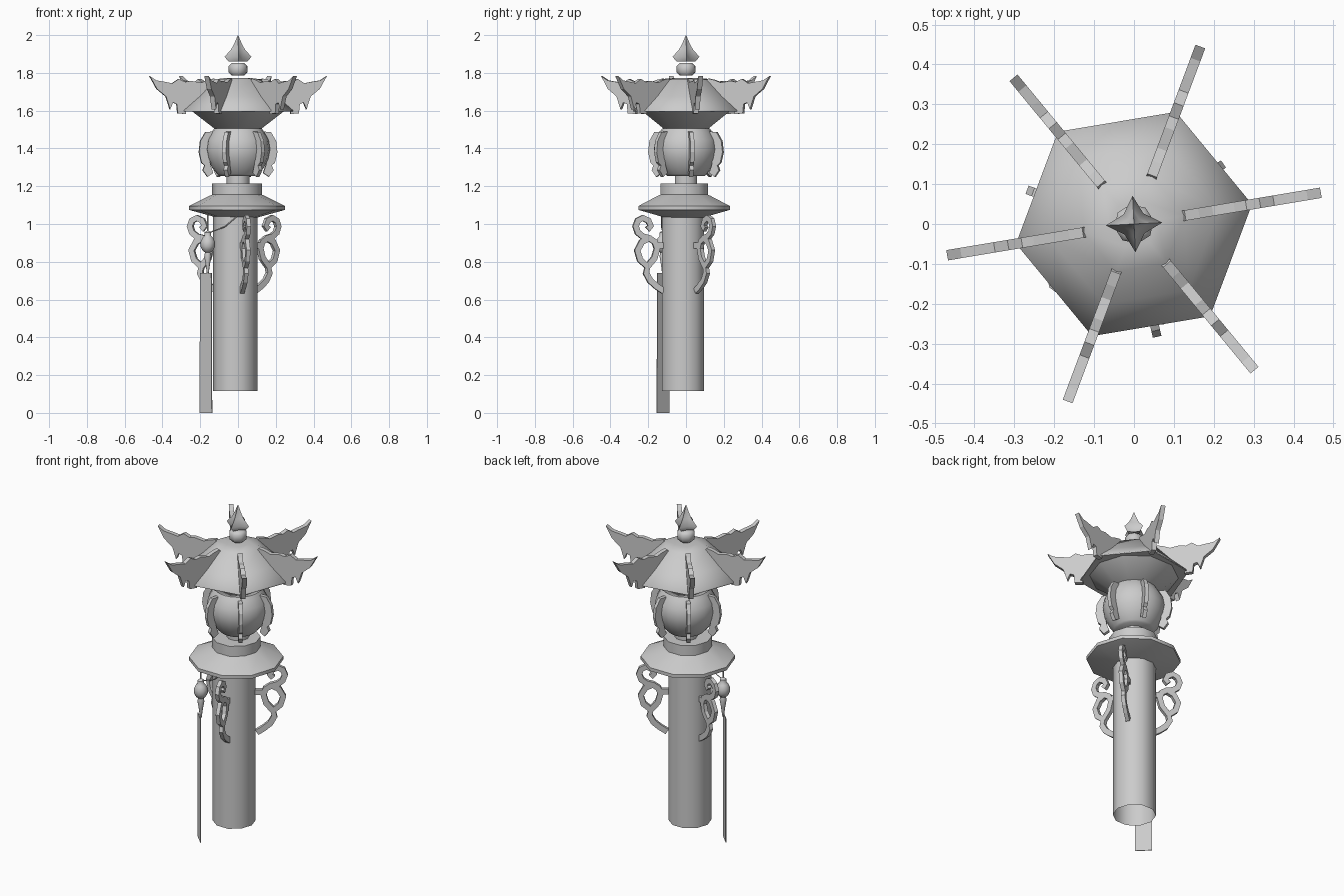
import bpy, bmesh, math
from mathutils import Matrix, Vector

cube = bpy.data.objects.get("Cube")
if cube:
    bpy.data.objects.remove(cube, do_unlink=True)

stone = bpy.data.materials.new("grey_stone")
stone.use_nodes = True
colour = (0.6, 0.6, 0.6, 1)
stone.diffuse_color = colour
stone.node_tree.nodes["Principled BSDF"].inputs["Base Color"].default_value = colour


def finish(bm, name, loc=(0, 0, 0), turn=0, smooth=True, closed=True):
    """Turn a bmesh into a named object, smooth apart from its sharp edges."""
    if closed:
        bmesh.ops.recalc_face_normals(bm, faces=bm.faces)
    for f in bm.faces:
        f.smooth = smooth
    for e in bm.edges:
        e.smooth = len(e.link_faces) == 2 and e.calc_face_angle(0) < math.radians(48)
    mesh = bpy.data.meshes.new(name)
    bm.to_mesh(mesh)
    bm.free()
    mesh.materials.append(stone)
    ob = bpy.data.objects.new(name, mesh)
    ob.matrix_world = Matrix.Translation(loc) @ Matrix.Rotation(math.radians(turn), 4, 'Z')
    bpy.context.collection.objects.link(ob)
    return ob


def lathe(name, profile, sides, loc=(0, 0, 0), turn=0, star=1, caps=True):
    """Revolve (radius, z) points; star pulls in every second side."""
    bm = bmesh.new()
    rings = []
    for r, z in profile:
        ring = []
        for i in range(sides):
            a = math.tau * i / sides
            k = r * (star if i % 2 else 1)
            ring.append(bm.verts.new((k * math.cos(a), k * math.sin(a), z)))
        rings.append(ring)
    for low, high in zip(rings, rings[1:]):
        for i in range(sides):
            j = (i + 1) % sides
            bm.faces.new((low[i], low[j], high[j], high[i]))
    if caps:
        bm.faces.new(rings[0])
        bm.faces.new(rings[-1])
    return finish(bm, name, loc, turn, closed=caps)


def thicken(bm, thick):
    faces = list(bm.faces)
    res = bmesh.ops.extrude_face_region(bm, geom=faces)
    verts = [v for v in res["geom"] if isinstance(v, bmesh.types.BMVert)]
    bmesh.ops.translate(bm, verts=verts, vec=(0, thick, 0))


def plate(name, outline, thick, turn, loc=(0, 0, 0)):
    """Upright plate cut from an outline of (radius, z) points."""
    bm = bmesh.new()
    bm.faces.new([bm.verts.new((r, -thick / 2, z)) for r, z in outline])
    thicken(bm, thick)
    return finish(bm, name, loc, turn, smooth=False)


def ribbon(name, path, width, thick, turn, loc):
    """Upright scroll of constant width along (radius, z) points."""
    bm = bmesh.new()
    pts = [Vector((r, 0, z)) for r, z in path]
    pairs = []
    for i, p in enumerate(pts):
        d = (pts[min(i + 1, len(pts) - 1)] - pts[max(i - 1, 0)]).normalized()
        side = Vector((-d.z, 0, d.x)) * width / 2
        back = Vector((0, -thick / 2, 0))
        pairs.append((bm.verts.new(p + side + back), bm.verts.new(p - side + back)))
    for (a, b), (c, d) in zip(pairs, pairs[1:]):
        bm.faces.new((a, b, d, c))
    thicken(bm, thick)
    return finish(bm, name, loc, turn, smooth=False)


# Column, open at the bottom, and the flanged collar above it
lathe("column", [(0.117, 0.117), (0.117, 1.05)], 10, (-0.015, -0.015, 0), caps=False)
collar = (-0.005, -0.01, 0)
lathe("collar", [(0.11, 1.035), (0.255, 1.075), (0.255, 1.095), (0.145, 1.15),
                 (0.132, 1.155), (0.132, 1.215)], 10, collar)

# Lantern bowl on its neck
lathe("neck", [(0.062, 1.2), (0.062, 1.27)], 10)
lathe("lantern_bowl", [(0.1, 1.255), (0.11, 1.265), (0.135, 1.295), (0.16, 1.345), (0.17, 1.395),
                       (0.162, 1.445), (0.14, 1.485), (0.127, 1.505)], 20)

# Flared cup, six-sided roof and low dome
lathe("roof_cup", [(0.118, 1.5), (0.245, 1.598)], 10)
TURN = 9.5
lathe("roof", [(0.24, 1.595), (0.3, 1.595), (0.3, 1.602), (0.215, 1.675), (0.128, 1.765),
               (0.06, 1.774)], 6, turn=TURN)

# Bead and pointed finial
lathe("finial_bead", [(0.035, 1.787), (0.05, 1.803), (0.05, 1.837), (0.035, 1.852)], 8, turn=TURN)
lathe("finial_tip", [(0.01, 1.872), (0.05, 1.86), (0.071, 1.885), (0.036, 1.925),
                     (0.018, 1.96), (0.001, 2.0)], 8, turn=3, star=0.5)

# Six roof fins and six lantern ribs
fin = [(0.12, 1.755), (0.215, 1.66), (0.28, 1.605), (0.28, 1.582), (0.325, 1.586), (0.33, 1.635),
       (0.35, 1.643), (0.366, 1.607), (0.388, 1.675), (0.437, 1.715), (0.475, 1.783),
       (0.44, 1.76), (0.39, 1.752), (0.355, 1.745), (0.32, 1.768), (0.285, 1.752),
       (0.255, 1.758), (0.2, 1.748), (0.165, 1.762), (0.13, 1.77)]
rib = [(0.12, 1.49), (0.175, 1.487), (0.203, 1.44), (0.21, 1.38), (0.197, 1.325), (0.18, 1.31),
       (0.19, 1.285), (0.165, 1.25), (0.135, 1.27), (0.15, 1.315), (0.16, 1.4), (0.14, 1.46)]
for k in range(6):
    plate(f"roof_fin_{k + 1}", fin, 0.026, TURN + 60 * k)
    plate(f"lantern_rib_{k + 1}", rib, 0.022, TURN + 60 * k)

# Three scrolled brackets below the collar
scrolls = {
    "curl": [(0.2, 0.972), (0.182, 0.99), (0.195, 1.018), (0.225, 1.032), (0.252, 1.018),
             (0.264, 0.988), (0.252, 0.955), (0.225, 0.934), (0.19, 0.925), (0.16, 0.905),
             (0.148, 0.87), (0.162, 0.82), (0.2, 0.775)],
    "bow": [(0.19, 0.925), (0.23, 0.905), (0.255, 0.86), (0.24, 0.81), (0.2, 0.775),
            (0.207, 0.74), (0.185, 0.7), (0.15, 0.67), (0.112, 0.645)],
    "tie": [(0.1, 0.885), (0.15, 0.885)],
}
for k, turn in enumerate((35, 160, 283)):
    for part, path in scrolls.items():
        ribbon(f"bracket_{k + 1}_{part}", path, 0.032, 0.022, turn, collar)

# Hanging bead with its tassel, cord and long paper strip
hang = (-0.16, -0.122, 0)
lathe("hanging_bead", [(0.004, 1.05), (0.004, 0.965), (0.018, 0.955), (0.018, 0.938),
                       (0.028, 0.927), (0.038, 0.905), (0.038, 0.88), (0.028, 0.86),
                       (0.015, 0.85), (0.019, 0.83), (0.012, 0.79), (0.004, 0.73)], 10, hang)
plate("paper_strip", [(-0.046, 0), (0.046, 0), (0.042, 0.74), (-0.042, 0.74)], 0.004, -45,
      (-0.17, -0.122, 0))
cord = bpy.data.curves.new("cord", 'CURVE')
cord.dimensions = '3D'
cord.bevel_depth = 0.003
cord.bevel_resolution = 0
line = cord.splines.new('POLY')
line.points.add(2)
for p, co in zip(line.points, ((-0.15, -0.122, 0.955), (-0.07, -0.13, 0.985), (0, -0.13, 1.045))):
    p.co = (*co, 1)
cord.materials.append(stone)
bpy.context.collection.objects.link(bpy.data.objects.new("cord", cord))
